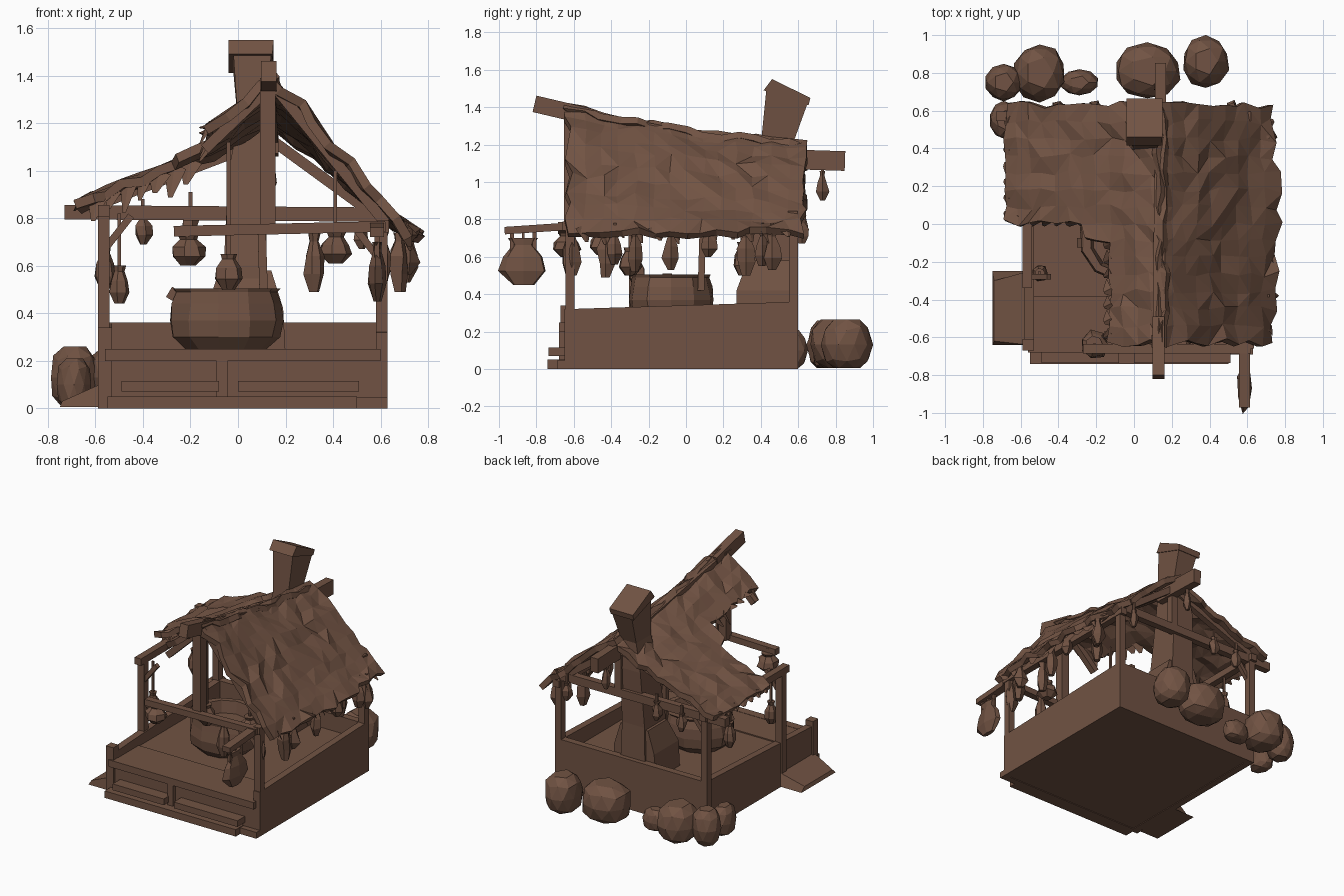
import bpy, bmesh, math, random
from mathutils import Vector

random.seed(4)
wood = bpy.data.materials.new("dark brown wood")
wood.diffuse_color = (0.165, 0.086, 0.056, 1)


def finish(name, bm):
    bmesh.ops.recalc_face_normals(bm, faces=bm.faces)
    me = bpy.data.meshes.new(name)
    bm.to_mesh(me)
    bm.free()
    me.materials.append(wood)
    ob = bpy.data.objects.new(name, me)
    bpy.context.collection.objects.link(ob)
    return ob


def loft(name, rings):
    """Skin closed rings of points and cap both ends."""
    bm = bmesh.new()
    vs = [[bm.verts.new(p) for p in r] for r in rings]
    n = len(vs[0])
    for a, b in zip(vs, vs[1:]):
        for i in range(n):
            bm.faces.new((a[i], a[(i + 1) % n], b[(i + 1) % n], b[i]))
    bm.faces.new(vs[0][::-1])
    bm.faces.new(vs[-1])
    return finish(name, bm)


def rect(x0, x1, y0, y1, z, z2=None):
    z2 = z if z2 is None else z2
    return [(x0, y0, z), (x1, y0, z), (x1, y1, z2), (x0, y1, z2)]


def box(name, x0, x1, y0, y1, z0, z1, z1_back=None):
    return loft(name, [rect(x0, x1, y0, y1, z0), rect(x0, x1, y0, y1, z1, z1_back)])


def bar(name, a, b, w, h=None):
    a, b, h = Vector(a), Vector(b), h or w
    d = (b - a).normalized()
    s = Vector((1, 0, 0)) if abs(d.z) > 0.95 else d.cross(Vector((0, 0, 1))).normalized()
    u = s.cross(d)
    corners = [s * (i * w / 2) + u * (j * h / 2) for i, j in ((-1, -1), (1, -1), (1, 1), (-1, 1))]
    return loft(name, [[a + c for c in corners], [b + c for c in corners]])


def turned(name, x, y, profile, n=7, sx=1, sy=1, wobble=0.0):
    rings = []
    for r, z in profile:
        ring = []
        for i in range(n):
            t = 2 * math.pi * i / n
            k = r * (1 + random.uniform(-wobble, wobble))
            ring.append((x + sx * k * math.cos(t), y + sy * k * math.sin(t), z))
        rings.append(ring)
    return loft(name, rings)


def boulder(x, y, z, rx, ry, rz):
    bm = bmesh.new()
    bmesh.ops.create_icosphere(bm, subdivisions=2, radius=1)
    for v in bm.verts:
        c = v.co * random.uniform(0.94, 1.05)
        # squash toward a blocky stone with a flat foot
        c.z = math.copysign(min(1, abs(c.z) * 1.3), c.z)
        v.co = (x + c.x * rx, y + c.y * ry, max(0.005, z + c.z * rz))
    bmesh.ops.dissolve_limit(bm, angle_limit=0.3, verts=bm.verts, edges=bm.edges)
    finish("boulder", bm)


# base: floor, walls, front steps
box("floor", -0.55, 0.63, -0.65, 0.6, 0.005, 0.24)
box("right_wall", 0.58, 0.63, -0.65, 0.6, 0, 0.32, 0.36)
box("left_wall", -0.58, -0.53, -0.65, 0.6, 0, 0.3, 0.36)
box("back_wall", -0.58, 0.63, 0.55, 0.6, 0, 0.36)
box("counter_edge", -0.56, 0.6, -0.68, -0.62, 0.2, 0.25)
box("floor_plank", -0.53, 0.58, -0.62, -0.38, 0.2, 0.248)
box("lower_step", -0.55, 0.5, -0.74, -0.65, 0, 0.05)
box("sill", -0.55, 0.63, -0.69, -0.64, 0, 0.045)
for x0, x1 in ((-0.49, -0.08), (0.0, 0.51)):
    box("upper_step", x0, x1, -0.735, -0.65, 0.07, 0.115)
box("step_divider", -0.09, -0.045, -0.68, -0.64, 0, 0.22)
box("corner_stub", -0.59, -0.53, -0.67, -0.61, 0, 0.34)
loft("side_ramp", [rect(-0.75, -0.56, -0.64, -0.25, 0.005),
                   [(-0.74, -0.62, 0.03), (-0.56, -0.64, 0.11), (-0.56, -0.25, 0.11), (-0.74, -0.3, 0.03)]])

# posts and beams
bar("front_right_post", (0.605, -0.62, 0.2), (0.605, -0.62, 0.77), 0.05)
bar("back_right_post", (0.605, 0.575, 0.3), (0.605, 0.575, 0.78), 0.05)
bar("left_mid_post", (-0.565, -0.28, 0.1), (-0.565, -0.28, 0.83), 0.05)
bar("back_left_post", (-0.565, 0.575, 0.1), (-0.565, 0.575, 0.83), 0.05)
bar("front_beam", (-0.27, -0.66, 0.745), (0.62, -0.66, 0.765), 0.05, 0.045)
bar("lantern_beam", (0.585, -0.97, 0.74), (0.585, -0.6, 0.765), 0.06, 0.04)
bar("back_beam", (-0.73, 0.57, 0.825), (0.62, 0.57, 0.815), 0.05, 0.06)
bar("left_beam", (-0.565, -0.34, 0.83), (-0.565, 0.62, 0.83), 0.05)
bar("right_beam", (0.61, -0.66, 0.765), (0.61, 0.62, 0.765), 0.05)
bar("king_post", (0.125, -0.62, 0.75), (0.125, -0.62, 1.39), 0.065)
bar("back_king_post", (0.13, 0.57, 0.8), (0.13, 0.57, 1.13), 0.05)
bar("ridge_beam_front", (0.13, -0.81, 1.418), (0.13, -0.5, 1.345), 0.065, 0.09)
bar("ridge_beam", (0.13, -0.5, 1.33), (0.14, 0.5, 1.15), 0.06, 0.08)
bar("ridge_beam_back", (0.14, 0.45, 1.125), (0.14, 0.85, 1.112), 0.06, 0.105)
bar("rafter", (0.14, -0.59, 1.37), (0.62, -0.59, 0.78), 0.045)
bar("rafter", (0.1, -0.59, 1.32), (-0.14, -0.59, 1.09), 0.045)
bar("rafter", (0.14, 0.57, 1.13), (0.62, 0.57, 0.78), 0.045)
bar("rafter", (0.1, 0.57, 1.12), (-0.66, 0.57, 0.83), 0.045)
for y in (-0.28, 0.56):
    bar("brace", (-0.56, y, 0.67), (-0.45, y, 0.81), 0.03)
bar("brace", (0.6, -0.62, 0.62), (0.5, -0.62, 0.75), 0.03)


# thatched roof: sagging ragged sheets on both sides of the ridge
def ridge_z(y):
    return 1.275 - 0.16 * y + 0.07 * y * y


def profile_at(points, t):
    t *= len(points) - 1
    i = min(int(t), len(points) - 2)
    return Vector(points[i]).lerp(Vector(points[i + 1]), t - i)


def roof(name, section, keep, nu, nv, rag=0.022):
    bm = bmesh.new()
    grid = []
    for j in range(nv + 1):
        y = -0.63 + 1.26 * j / nv
        row = []
        for i in range(nu + 1):
            p = profile_at(section(y), i / nu)
            edge = rag if i == nu or j in (0, nv) else 0.015
            row.append(bm.verts.new((p.x + random.uniform(-edge, edge),
                                     y + random.uniform(-edge, edge),
                                     p.y + random.uniform(-0.016, 0.016))))
        grid.append(row)
    for j in range(nv):
        for i in range(nu):
            q = [grid[j][i], grid[j][i + 1], grid[j + 1][i + 1], grid[j + 1][i]]
            if keep(sum((v.co for v in q), Vector()) / 4):
                k = random.randint(0, 1)
                bm.faces.new((q[k], q[k + 1], q[k + 2]))
                bm.faces.new((q[k], q[k + 2], q[(k + 3) % 4]))
    bmesh.ops.delete(bm, geom=[v for v in bm.verts if not v.link_faces], context='VERTS')
    ob = finish(name, bm)
    mod = ob.modifiers.new("thickness", 'SOLIDIFY')
    mod.thickness = 0.04
    mod.offset = 0


def right_section(y):
    r = ridge_z(y)
    eave = 0.755 - 0.12 * y * y
    return [(0.12, r), (0.32, 0.73 + (r - 0.73) * 0.71), (0.53, 0.73 + (r - 0.73) * 0.31), (eave, 0.725)]


def left_section(y):
    r = ridge_z(y)
    return [(0.17, r), (-0.12, 0.84 + (r - 0.84) * 0.61), (-0.41, 0.96), (-0.68, 0.85)]


def left_cover(c):
    return c.x > -0.14 or c.y > 0.0 or (c.y > -0.12 and c.x > -0.25)


roof("right_thatch", right_section, lambda c: True, 9, 14)
roof("left_thatch", left_section, left_cover, 12, 14)


# loose thatch tufts along the eaves and the broken edge
def tuft(x, y, z, dx, dy, dz):
    w = random.uniform(0.03, 0.06)
    along = Vector((-dy, dx, 0)).normalized() * w
    a, tip = Vector((x, y, z)), Vector((x + dx, y + dy, z + dz))
    up = Vector((0, 0, 0.02))
    loft("thatch_tuft", [[a - along, a + along, a + up], [tip - along * 0.2, tip + along * 0.2, tip + up * 0.3]])


for i in range(12):
    y = -0.55 + i * 0.098
    tuft(0.7, y, 0.75, random.uniform(0.01, 0.04), 0.02, -random.uniform(0.04, 0.09))
for i in range(7):
    tuft(-0.12, -0.58 + i * 0.08, 1.19 - i * 0.014, -0.04, -0.02, random.uniform(-0.1, 0.03))
    tuft(-0.2 - i * 0.065, 0.03, 1.03 - i * 0.024, -0.02, -0.04, -random.uniform(0.06, 0.12))
    tuft(-0.66, 0.05 + i * 0.085, 0.86, -0.03, 0.01, -0.03)

# chimney and hearth
loft("chimney", [rect(-0.07, 0.13, 0.3, 0.57, 0.23), rect(-0.06, 0.12, 0.32, 0.56, 0.6),
                 rect(-0.04, 0.12, 0.38, 0.58, 1.0), rect(0.0, 0.12, 0.4, 0.57, 1.2),
                 rect(-0.02, 0.14, 0.43, 0.65, 1.5, 1.42)])
loft("chimney_cap", [rect(-0.04, 0.145, 0.415, 0.655, 1.49, 1.41),
                     rect(-0.04, 0.15, 0.46, 0.665, 1.55, 1.45)])
loft("hearth", [rect(-0.14, 0.2, 0.27, 0.55, 0.23), rect(-0.13, 0.19, 0.27, 0.55, 0.42),
                rect(-0.08, 0.14, 0.33, 0.55, 0.58)])

# cauldron with hollow mouth and handle lug
turned("cauldron", -0.05, -0.08, [(0.17, 0.245), (0.23, 0.3), (0.245, 0.37), (0.235, 0.44), (0.22, 0.49),
                                  (0.23, 0.505), (0.19, 0.505), (0.17, 0.42)], 11, 1, 0.95, 0.03)
bar("cauldron_lug", (-0.29, -0.1, 0.49), (-0.24, -0.1, 0.46), 0.05)
bar("ladle", (0.11, 0.08, 0.42), (0.1, 0.09, 0.75), 0.035)


# hanging wares
def hanging(name, x, y, top, bottom, r, rope_top, sx=1, sy=1, n=7, wobble=0.12):
    h = top - bottom
    turned(name, x, y, [(r * 0.45, bottom), (r, bottom + h * 0.3), (r * 0.9, bottom + h * 0.6),
                        (r * 0.45, bottom + h * 0.85), (r * 0.6, top)], n, sx, sy, wobble)
    bar("rope", (x, y, top - 0.01), (x, y, rope_top), 0.015)


hanging("hanging_pot", -0.21, -0.64, 0.73, 0.6, 0.075, 0.76)
hanging("hanging_jug", -0.04, -0.3, 0.65, 0.5, 0.06, 1.12)
hanging("hanging_ham", 0.32, -0.62, 0.74, 0.49, 0.045, 0.76)
hanging("hanging_pot", 0.41, -0.45, 0.74, 0.61, 0.07, 1.0)
hanging("hanging_sack", -0.5, -0.26, 0.6, 0.44, 0.045, 0.82)
hanging("hanging_sack", -0.56, 0.3, 0.68, 0.5, 0.045, 0.82)
hanging("front_lantern", 0.585, -0.87, 0.7, 0.45, 0.13, 0.75, 0.3)
for y in (-0.93, -0.81):
    bar("lantern_strap", (0.585, y, 0.6), (0.585, y, 0.745), 0.02)
for i, y in enumerate((-0.61, -0.43, -0.38, -0.27, -0.08, 0.12, 0.32, 0.41, 0.46)):
    low = (0.5, 0.49, 0.56, 0.52, 0.53, 0.6, 0.5, 0.55, 0.53)[i]
    hanging("eave_bundle", (0.6, 0.68, 0.71)[i % 3], y, 0.74, low, 0.045, 0.78, n=5, wobble=0.3)
for x, z in ((-0.4, 0.82), (-0.2, 0.85), (0.52, 0.8)):
    hanging("back_bundle", x, 0.62, z, z - 0.13, 0.035, z + 0.06, n=5, wobble=0.3)
hanging("ridge_bundle", 0.13, 0.73, 1.06, 0.9, 0.03, 1.08, n=5, wobble=0.3)

# boulders behind the stall
boulder(-0.69, 0.75, 0.13, 0.1, 0.1, 0.13)
boulder(-0.5, 0.8, 0.13, 0.14, 0.155, 0.135)
boulder(-0.29, 0.75, 0.07, 0.1, 0.07, 0.08)
boulder(0.07, 0.81, 0.13, 0.18, 0.15, 0.135)
boulder(0.38, 0.86, 0.13, 0.125, 0.14, 0.135)
boulder(-0.69, 0.55, 0.1, 0.075, 0.1, 0.11)
